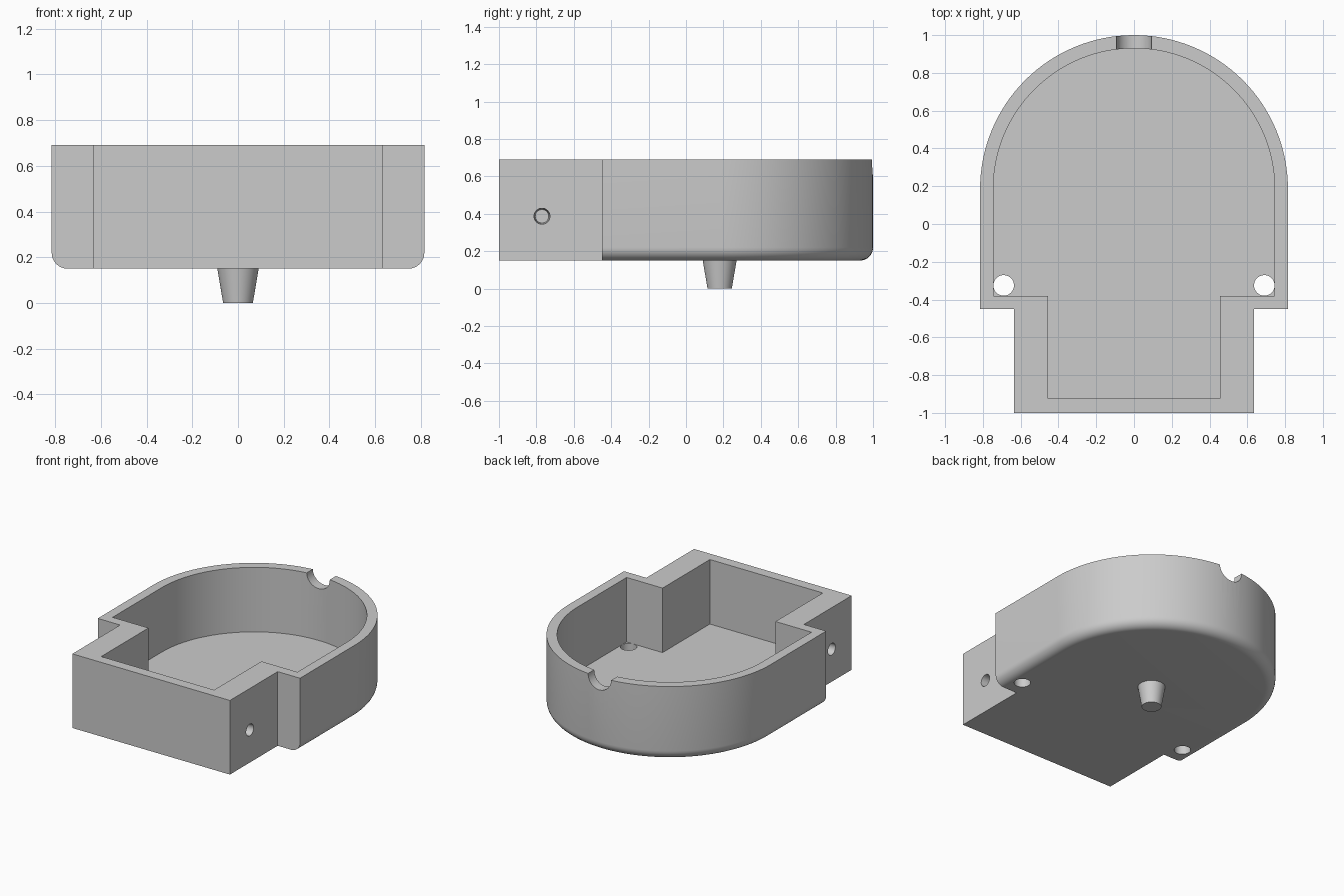
import bpy, bmesh
from math import pi, sin, cos, radians
from mathutils import Matrix, Vector

cube = bpy.data.objects.get("Cube")
if cube:
    bpy.data.objects.remove(cube, do_unlink=True)

grey = bpy.data.materials.new("plain grey")
grey.use_nodes = True
grey.diffuse_color = (0.6, 0.6, 0.6, 1)
grey.node_tree.nodes["Principled BSDF"].inputs["Base Color"].default_value = (0.6, 0.6, 0.6, 1)

CENTRE_Y = 0.185   # centre of the round end
BASE, RIM, FLOOR = 0.15, 0.69, 0.22


def make_object(name, bm):
    bmesh.ops.recalc_face_normals(bm, faces=bm.faces)
    mesh = bpy.data.meshes.new(name)
    bm.to_mesh(mesh)
    bm.free()
    mesh.materials.append(grey)
    obj = bpy.data.objects.new(name, mesh)
    bpy.context.collection.objects.link(obj)
    return obj


def arch_prism(radius, shoulder_y, neck, front_y, z0, z1, steps=64):
    """Round-ended outline with a narrower neck, extruded upwards."""
    pts = [(radius * cos(pi * i / steps), CENTRE_Y + radius * sin(pi * i / steps))
           for i in range(steps + 1)]
    pts += [(-radius, shoulder_y), (-neck, shoulder_y), (-neck, front_y),
            (neck, front_y), (neck, shoulder_y), (radius, shoulder_y)]
    bm = bmesh.new()
    face = bm.faces.new([bm.verts.new((x, y, z0)) for x, y in pts])
    up = bmesh.ops.extrude_face_region(bm, geom=[face])["geom"]
    bmesh.ops.translate(bm, vec=(0, 0, z1 - z0),
                        verts=[v for v in up if isinstance(v, bmesh.types.BMVert)])
    bmesh.ops.recalc_face_normals(bm, faces=bm.faces)
    return bm


def cone(name, start, end, r1, r2, sides=48):
    """Round bar or taper running from start to end."""
    start, end = Vector(start), Vector(end)
    axis = end - start
    turn = axis.to_track_quat("Z", "Y").to_matrix().to_4x4()
    bm = bmesh.new()
    bmesh.ops.create_cone(bm, cap_ends=True, segments=sides, radius1=r1, radius2=r2,
                          depth=axis.length,
                          matrix=Matrix.Translation((start + end) / 2) @ turn)
    return make_object(name, bm)


def cut(target, cutter):
    cutter.hide_render = True
    mod = target.modifiers.new("cut", "BOOLEAN")
    mod.operation = "DIFFERENCE"
    mod.solver = "EXACT"
    mod.object = cutter
    bpy.context.view_layer.objects.active = target
    bpy.ops.object.modifier_apply(modifier=mod.name)
    bpy.data.objects.remove(cutter, do_unlink=True)


def smooth(obj):
    bpy.ops.object.select_all(action="DESELECT")
    obj.select_set(True)
    bpy.context.view_layer.objects.active = obj
    bpy.ops.object.shade_smooth_by_angle(angle=radians(30))


# Outer shell, with a rounded lower edge along the sides and round end only
bm = arch_prism(0.815, -0.45, 0.635, -1, BASE, RIM)
lower = [e for e in bm.edges
         if all(v.co.z < BASE + 0.001 and v.co.y > -0.46 for v in e.verts)
         and not all(v.co.y < -0.44 for v in e.verts)
         and all(abs(v.co.x) > 0.64 or v.co.y > 0 for v in e.verts)]
bmesh.ops.bevel(bm, geom=lower, offset=0.07, segments=8, profile=0.5, affect="EDGES")
tray = make_object("tray", bm)

# Pocket
cut(tray, make_object("pocket_cutter", arch_prism(0.745, -0.38, 0.455, -0.925, FLOOR, 0.9)))

# Cable notch in the back rim
cut(tray, cone("notch_cutter", (0, 0.8, RIM), (0, 1.2, RIM), 0.093, 0.093))

# Floor holes and blind side holes
for side in (1, -1):
    cut(tray, cone("floor_hole_cutter", (side * 0.69, -0.325, 0.05),
                   (side * 0.69, -0.325, 0.3), 0.0545, 0.0545, 32))
    cut(tray, cone("side_hole_cutter", (side * 0.535, -0.77, 0.387),
                   (side * 0.645, -0.77, 0.387), 0.036, 0.0435, 32))
smooth(tray)

# Tapered peg underneath
peg = cone("peg", (0, CENTRE_Y - 0.005, 0), (0, CENTRE_Y - 0.005, BASE + 0.01), 0.065, 0.092)
smooth(peg)
